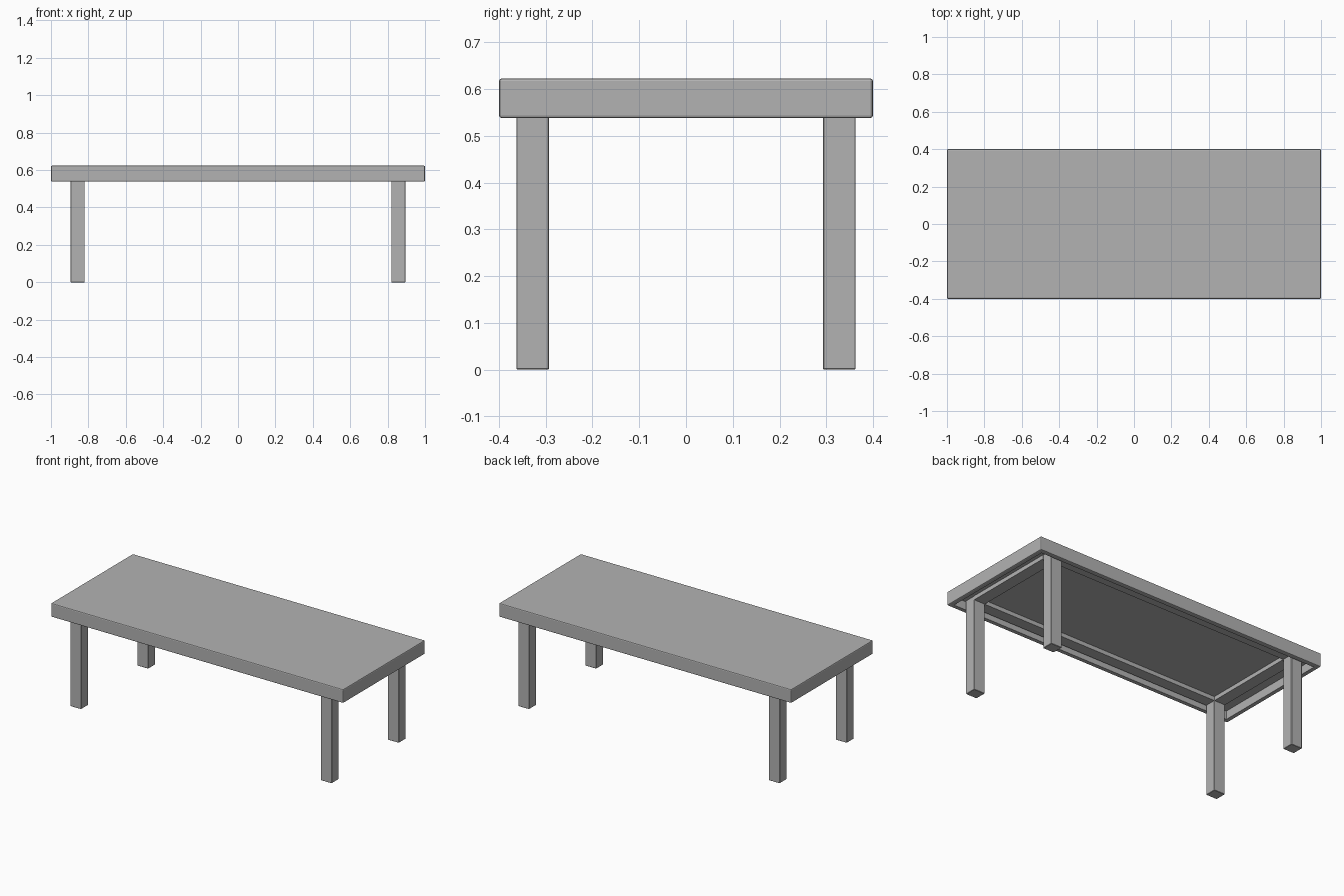
import bpy, bmesh
from mathutils import Vector

cube = bpy.data.objects.get("Cube")
if cube:
    bpy.data.objects.remove(cube, do_unlink=True)

grey = bpy.data.materials.new("plain grey")
grey.use_nodes = True
colour = (0.45, 0.45, 0.45, 1)
grey.diffuse_color = colour
grey.node_tree.nodes["Principled BSDF"].inputs["Base Color"].default_value = colour

TOP, EDGE, CEILING, APRON = 0.623, 0.538, 0.59, 0.565
X_IN, X_OUT, Y_IN, Y_OUT = 0.82, 0.895, 0.293, 0.363


def box(name, low, high, bevel=0.0, segments=1, rim=0.0, depth=0.0):
    """Box between two corners, with optional soft edges and hollow underside."""
    low, high = Vector(low), Vector(high)
    bm = bmesh.new()
    bmesh.ops.create_cube(bm, size=1)
    for v in bm.verts:
        v.co = (low + high) / 2 + v.co * (high - low)
    if bevel:
        bmesh.ops.bevel(bm, geom=bm.edges[:], offset=bevel, segments=segments,
                        profile=0.5, affect='EDGES')
    if rim:
        # Hollow the underside, leaving a hanging rim
        bm.normal_update()
        under = max((f for f in bm.faces if f.normal.z < -0.99),
                    key=lambda f: f.calc_area())
        bmesh.ops.inset_region(bm, faces=[under], thickness=rim - bevel)
        new = bmesh.ops.extrude_face_region(bm, geom=[under])["geom"]
        bmesh.ops.translate(bm, vec=(0, 0, depth),
                            verts=[g for g in new if isinstance(g, bmesh.types.BMVert)])
        if under.is_valid:
            bmesh.ops.delete(bm, geom=[under], context='FACES')
    bmesh.ops.recalc_face_normals(bm, faces=bm.faces[:])
    mesh = bpy.data.meshes.new(name)
    bm.to_mesh(mesh)
    bm.free()
    mesh.materials.append(grey)
    obj = bpy.data.objects.new(name, mesh)
    bpy.context.collection.objects.link(obj)
    return obj


# Table top with a rim around a hollow underside
box("table_top", (-1, -0.4, EDGE), (1, 0.4, TOP), 0.006, 2, 0.037, CEILING - EDGE)


def span(sign, a, b):
    return sorted((sign * a, sign * b))


# Legs
for sx, side in ((1, "left"), (-1, "right")):
    for sy, end in ((-1, "front"), (1, "back")):
        x0, x1 = span(sx, X_IN, X_OUT)
        y0, y1 = span(sy, Y_IN, Y_OUT)
        box(f"{end}_{side}_leg", (x0, y0, 0), (x1, y1, CEILING), 0.002)

# Shallow rails joining the legs under the top
for sx, side in ((1, "left"), (-1, "right")):
    x0, x1 = span(sx, X_IN, X_OUT)
    box(f"{side}_rail", (x0, -Y_IN, APRON), (x1, Y_IN, CEILING))
for sy, end in ((-1, "front"), (1, "back")):
    y0, y1 = span(sy, Y_IN, Y_OUT)
    box(f"{end}_rail", (-X_IN, y0, APRON), (X_IN, y1, CEILING))
